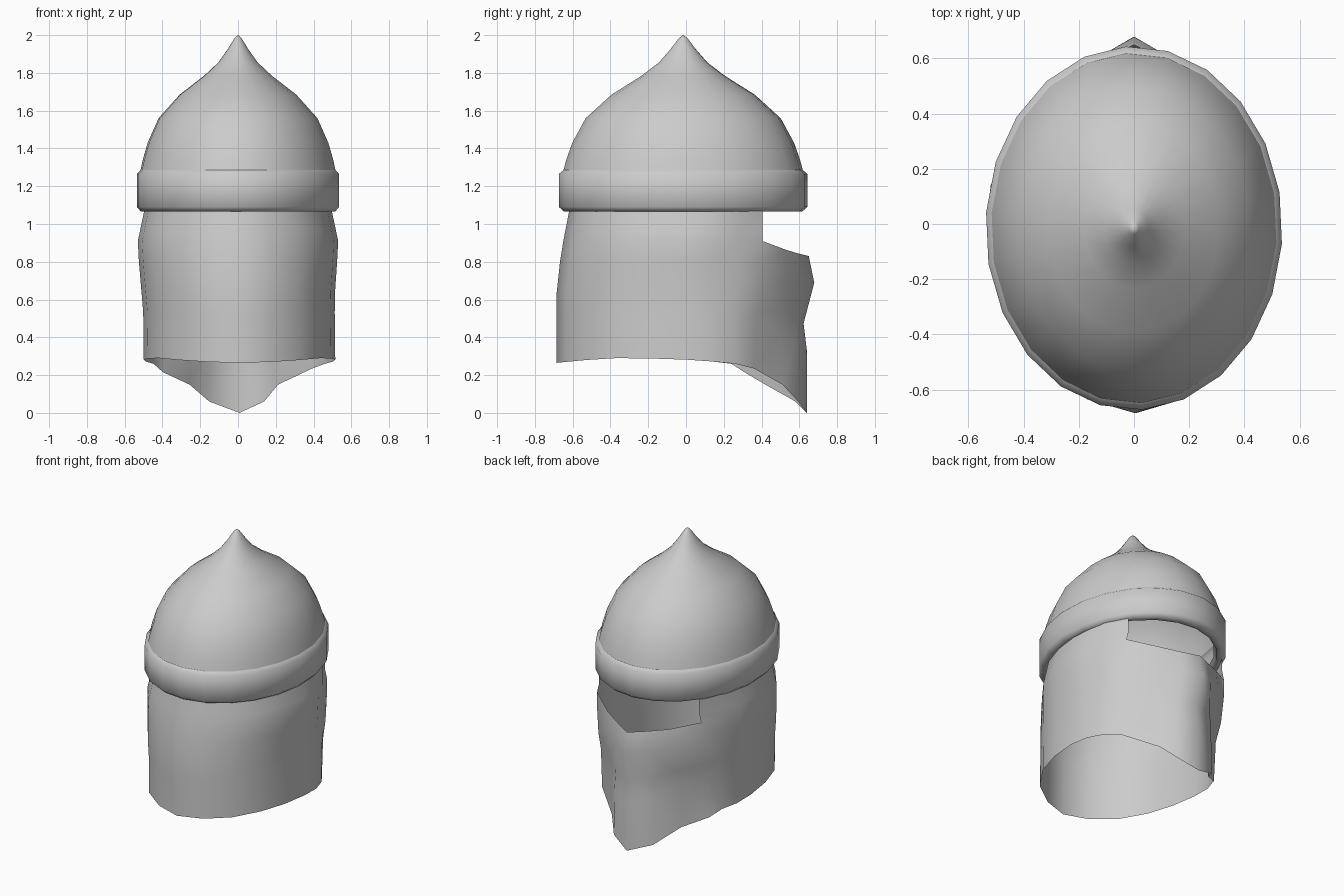
import bpy, bmesh, math

cube = bpy.data.objects.get("Cube")
if cube:
    bpy.data.objects.remove(cube)

steel = bpy.data.materials.new("grey steel")
steel.use_nodes = True
grey = (0.6, 0.6, 0.6, 1)
steel.diffuse_color = grey
steel.node_tree.nodes["Principled BSDF"].inputs["Base Color"].default_value = grey


def finish(bm, name, angle):
    bmesh.ops.remove_doubles(bm, verts=bm.verts, dist=0.0005)
    bmesh.ops.recalc_face_normals(bm, faces=bm.faces)
    mesh = bpy.data.meshes.new(name)
    bm.to_mesh(mesh)
    bm.free()
    mesh.materials.append(steel)
    obj = bpy.data.objects.new(name, mesh)
    bpy.context.collection.objects.link(obj)
    bpy.ops.object.select_all(action='DESELECT')
    obj.select_set(True)
    bpy.context.view_layer.objects.active = obj
    bpy.ops.object.shade_smooth_by_angle(angle=math.radians(angle))


def lathe(name, profile, angle, sides=22):
    """Revolve a (half width, height) profile into an oval shell."""
    bm = bmesh.new()
    rings = []
    for r, z in profile:
        ring = []
        for i in range(sides):
            a = math.radians(-5) + math.tau * i / sides
            ring.append(bm.verts.new((r * math.cos(a), -0.015 + 1.225 * r * math.sin(a), z)))
        rings.append(ring)
    for low, high in zip(rings, rings[1:]):
        for i in range(sides):
            j = (i + 1) % sides
            bm.faces.new((low[i], low[j], high[j], high[i]))
    finish(bm, name, angle)


def interp(table, z):
    """Piecewise linear lookup, clamped at both ends."""
    if z <= table[0][0]:
        return table[0][1]
    for (z0, v0), (z1, v1) in zip(table, table[1:]):
        if z <= z1:
            return v0 + (v1 - v0) * (z - z0) / (z1 - z0)
    return table[-1][1]


# Pointed dome and brow band
lathe("dome", [(0.518, 1.285), (0.506, 1.34), (0.48, 1.43), (0.422, 1.56), (0.31, 1.685),
               (0.18, 1.785), (0.105, 1.855), (0.055, 1.925), (0.018, 1.985), (0.0, 2.0)], 60)
lathe("brow_band", [(0.47, 1.1), (0.485, 1.068), (0.515, 1.065), (0.538, 1.09),
                    (0.538, 1.265), (0.518, 1.285)], 60)

# Half outlines of the skirt, from the rear centre round to the visor keel
back = [(0, -.685), (.17, -.635), (.32, -.53), (.43, -.37), (.485, -.19), (.507, 0), (.497, .14)]
upper = back + [(.457, .28), (.40, .405), (.235, .525), (.115, .59), (0, .65)]
back_z = [.265, .27, .28, .29, .288, .282, .272]
rim_z = [.91] * 9 + [.865, .845, .83]
CORNER = 8          # column where the eye opening begins

# The lower edge of the visor is cut a little differently on each side
visor_edge = {
    1: [(.452, .26, .26), (.385, .36, .235), (.205, .51, .15), (.13, .595, .06), (0, .64, 0)],
    -1: [(.455, .24, .26), (.405, .31, .215), (.265, .42, .15), (.16, .58, .06), (0, .64, 0)],
}

blend = [(.45, 0), (.68, 1)]
width = [(.57, 1), (.9, 1.05), (1.08, .975)]
rear = [(.65, 1), (.85, .965), (1.08, .9)]
keel = [(.33, 1), (.47, .97), (.69, 1.045), (.83, 1)]


def skirt_point(side, lower, c, z):
    t = interp(blend, z)
    x, y = (p * (1 - t) + q * t for p, q in zip(lower[c], upper[c]))
    if c < CORNER - 1:
        x *= interp(width, z)
    if y < 0:
        y *= interp(rear, z)
    elif c > CORNER:
        y *= interp(keel, z)
    # The cheek tucks inward beside the eye opening
    if c == CORNER and z > .95:
        x -= .015
    return side * x + .008 * (1 - t), y, z


# Skirt, cheeks and visor as one open sheet, both halves
bm = bmesh.new()
for side, edge in visor_edge.items():
    lower = back + [p[:2] for p in edge]
    bottom_z = back_z + [p[2] for p in edge]
    grid = []
    for c in range(len(lower)):
        zs = [bottom_z[c] + f * (rim_z[c] - bottom_z[c]) for f in (0, .4, .57, .83, 1)]
        if c <= CORNER:
            zs += [.97, 1.08]
        grid.append([bm.verts.new(skirt_point(side, lower, c, z)) for z in zs])
    for a, b in zip(grid, grid[1:]):
        for k in range(min(len(a), len(b)) - 1):
            bm.faces.new((a[k], b[k], b[k + 1], a[k + 1]))
finish(bm, "skirt_and_visor", 75)
